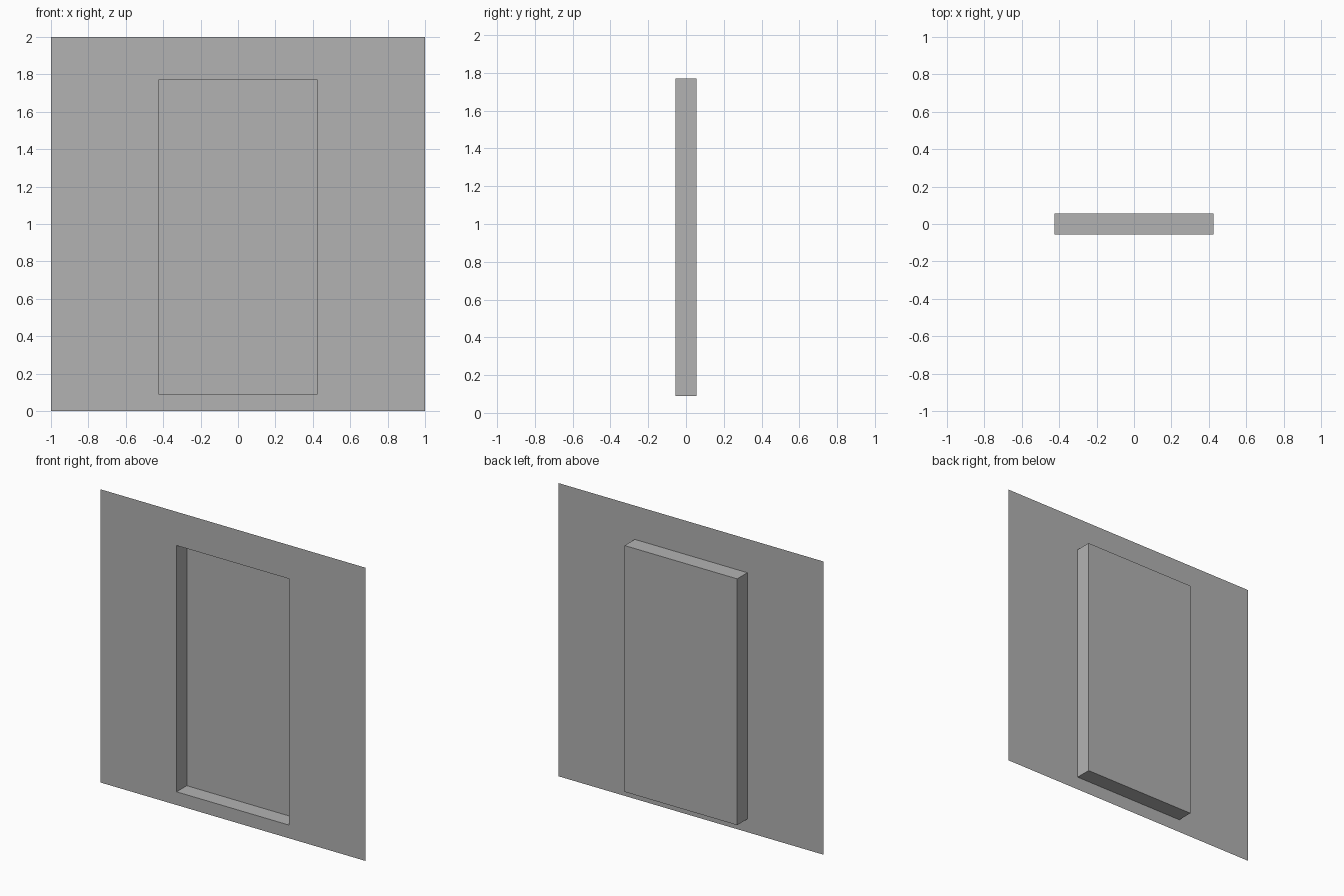
import bpy
import bmesh
from mathutils import Vector

cube = bpy.data.objects.get("Cube")
if cube:
    bpy.data.objects.remove(cube, do_unlink=True)

HALF_WIDTH, HEIGHT = 1.0, 2.0
HALF_DEPTH = 0.055
OPEN_HALF, OPEN_BOTTOM, OPEN_TOP = 0.425, 0.09, 1.77

# Plain grey material
grey = bpy.data.materials.new("plain_grey")
grey.use_nodes = True
colour = (0.448, 0.448, 0.448, 1)
grey.diffuse_color = colour
grey.node_tree.nodes["Principled BSDF"].inputs["Base Color"].default_value = colour


def rectangle(bm, half_width, bottom, top, y):
    """Corner vertices, anticlockwise seen from the front."""
    corners = [(-half_width, bottom), (half_width, bottom),
               (half_width, top), (-half_width, top)]
    return [bm.verts.new(Vector((x, y, z))) for x, z in corners]


def bridge(bm, outer, inner):
    """Ring of faces between two rectangles."""
    for i in range(4):
        j = (i + 1) % 4
        bm.faces.new((outer[i], outer[j], inner[j], inner[i]))


# Thin wall sheet with a door-shaped recess pushed out of its back
bm = bmesh.new()
outline = rectangle(bm, HALF_WIDTH, 0, HEIGHT, -HALF_DEPTH)
opening = rectangle(bm, OPEN_HALF, OPEN_BOTTOM, OPEN_TOP, -HALF_DEPTH)
back = rectangle(bm, OPEN_HALF, OPEN_BOTTOM, OPEN_TOP, HALF_DEPTH)
bridge(bm, outline, opening)
bridge(bm, opening, back)
bm.faces.new(back)

mesh = bpy.data.meshes.new("recessed_wall_panel")
bm.to_mesh(mesh)
bm.free()
mesh.materials.append(grey)
panel = bpy.data.objects.new("recessed_wall_panel", mesh)
bpy.context.collection.objects.link(panel)
